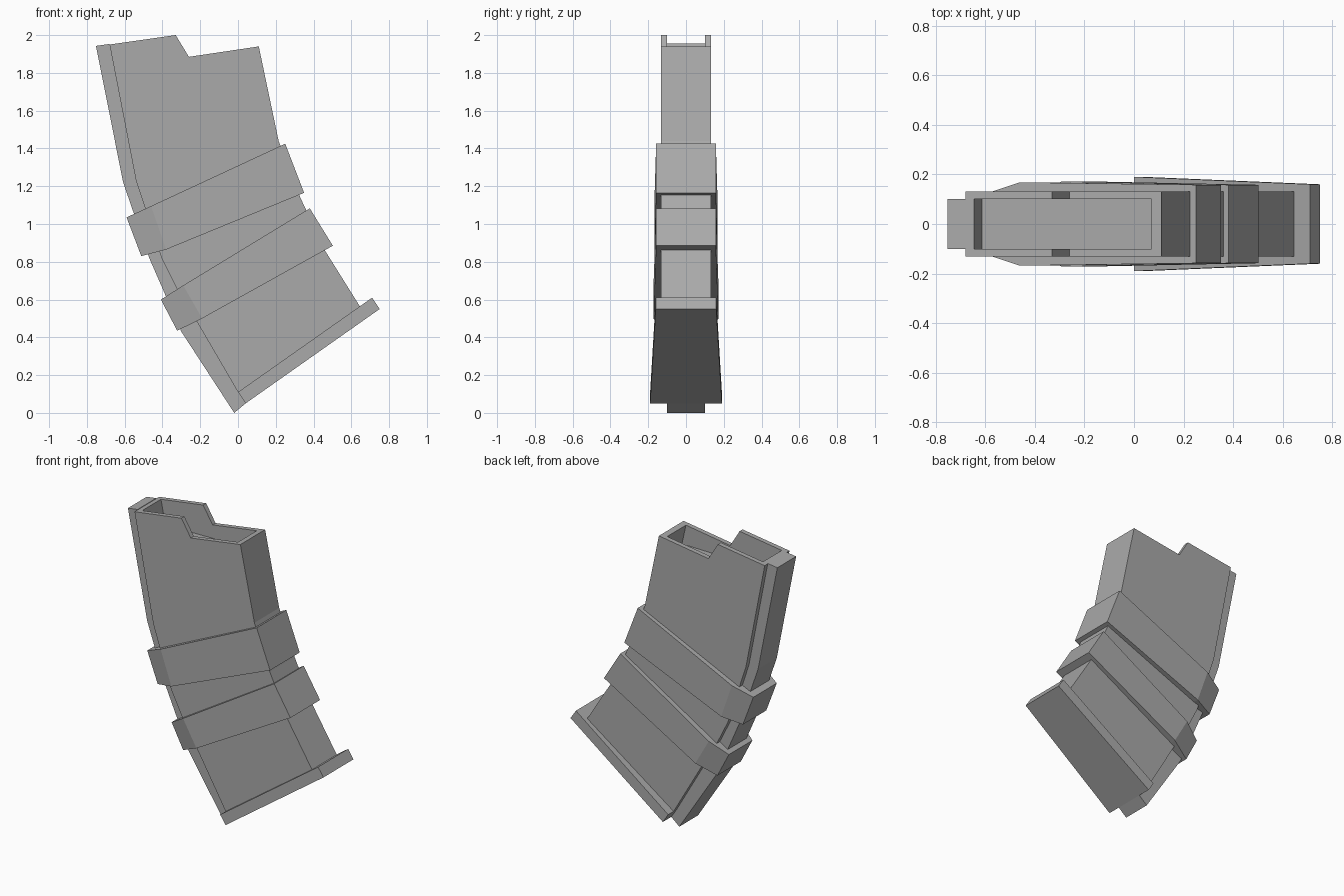
import bpy, bmesh

cube = bpy.data.objects.get("Cube")
if cube:
    bpy.data.objects.remove(cube, do_unlink=True)

grey = bpy.data.materials.new("mid_grey")
grey.use_nodes = True
colour = (0.4, 0.4, 0.4, 1)
grey.diffuse_color = colour
grey.node_tree.nodes["Principled BSDF"].inputs["Base Color"].default_value = colour


def finish(name, bm):
    bmesh.ops.recalc_face_normals(bm, faces=bm.faces)
    mesh = bpy.data.meshes.new(name)
    bm.to_mesh(mesh)
    bm.free()
    mesh.materials.append(grey)
    obj = bpy.data.objects.new(name, mesh)
    bpy.context.collection.objects.link(obj)
    return obj


def prism(name, outline, half):
    """Side outline (x, z) extruded evenly to both sides."""
    bm = bmesh.new()
    face = bm.faces.new([bm.verts.new((x, -half, z)) for x, z in outline])
    new = bmesh.ops.extrude_face_region(bm, geom=[face])["geom"]
    verts = [v for v in new if isinstance(v, bmesh.types.BMVert)]
    bmesh.ops.translate(bm, verts=verts, vec=(0, 2 * half, 0))
    return finish(name, bm)


def loft(name, stations):
    """Rectangular sections (top point, bottom point, half width) joined in a row."""
    bm = bmesh.new()
    rings = []
    for (tx, tz), (bx, bz), h in stations:
        corners = [(tx, -h, tz), (tx, h, tz), (bx, h, bz), (bx, -h, bz)]
        rings.append([bm.verts.new(c) for c in corners])
    for a, b in zip(rings, rings[1:]):
        for i in range(4):
            j = (i + 1) % 4
            bm.faces.new((a[i], a[j], b[j], b[i]))
    bm.faces.new(rings[0])
    bm.faces.new(rings[-1])
    return finish(name, bm)


# Curved main casing with a notched top
body = prism("body", [(-0.68, 1.95), (-0.33, 2.0), (-0.26, 1.885), (0.11, 1.94),
                      (0.215, 1.44), (0.33, 1.14), (0.46, 0.86), (0.66, 0.54),
                      (0.02, 0.08), (0.0, 0.11), (-0.21, 0.47), (-0.32, 0.65),
                      (-0.405, 0.82), (-0.54, 1.23)], 0.132)

# Shallow open mouth cut into the top
cutter = prism("mouth_cutter", [(-0.66, 2.1), (-0.645, 1.955), (-0.612, 1.79),
                                (0.1, 1.8), (0.07, 1.935), (0.04, 2.1)], 0.1)
cutter.hide_render = True
cutter.hide_viewport = True
cut = body.modifiers.new("mouth", "BOOLEAN")
cut.object = cutter
cut.solver = "EXACT"

# Narrow spine along the outer curve
prism("spine", [(-0.752, 1.943), (-0.68, 1.953), (-0.54, 1.23), (-0.405, 0.82),
                (-0.32, 0.65), (-0.21, 0.47), (0.0, 0.11), (0.04, 0.05),
                (-0.02, 0.0), (-0.3, 0.43), (-0.47, 0.82), (-0.608, 1.22)], 0.1)

# Two raised grip bands, pinched where they wrap the spine
loft("upper_band", [((-0.59, 1.035), (-0.512, 0.83), 0.125),
                    ((-0.46, 1.095), (-0.38, 0.865), 0.168),
                    ((0.25, 1.425), (0.35, 1.165), 0.158)])
loft("lower_band", [((-0.408, 0.6), (-0.322, 0.435), 0.125),
                    ((-0.29, 0.675), (-0.19, 0.5), 0.172),
                    ((0.38, 1.083), (0.502, 0.885), 0.158)])

# Tapered base plate with a projecting lip
loft("base_plate", [((0.0, 0.11), (0.04, 0.05), 0.19),
                    ((0.71, 0.61), (0.75, 0.55), 0.16)])
